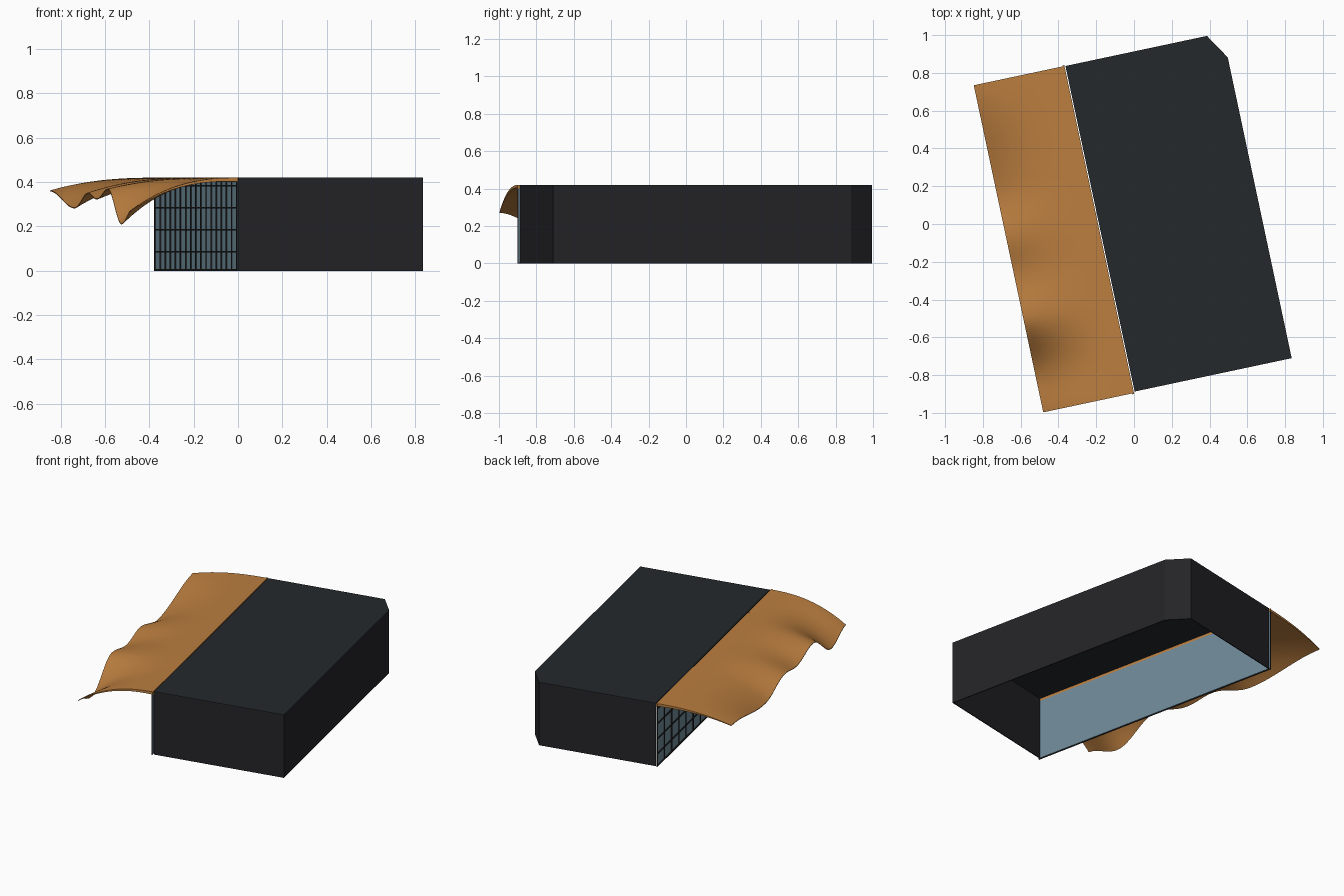
import bpy, bmesh, math
from mathutils import Matrix

if "Cube" in bpy.data.objects:
    bpy.data.objects.remove(bpy.data.objects["Cube"])

# Plan frame: u runs across the building, v along the glazed side, turned 12 degrees
FRAME = Matrix.Translation((0, -0.9, 0)) @ Matrix.Rotation(math.radians(12), 4, 'Z')
H, LENGTH = 0.42, 1.78


def material(name, rgb):
    m = bpy.data.materials.new(name)
    m.diffuse_color = (*rgb, 1)
    m.use_nodes = True
    m.node_tree.nodes["Principled BSDF"].inputs["Base Color"].default_value = m.diffuse_color
    return m


DARK = material("dark_cladding", (0.018, 0.018, 0.021))
ROOF = material("roof_grey", (0.018, 0.022, 0.024))
GLASS = material("blue_glass", (0.16, 0.26, 0.32))
WOOD = material("orange_wood", (0.50, 0.21, 0.05))


def finish(name, bm, mat):
    bmesh.ops.recalc_face_normals(bm, faces=bm.faces)
    me = bpy.data.meshes.new(name)
    bm.to_mesh(me)
    bm.free()
    me.materials.append(mat)
    ob = bpy.data.objects.new(name, me)
    ob.matrix_world = FRAME
    bpy.context.collection.objects.link(ob)
    return ob


def add_box(bm, lo, hi):
    size = [b - a for a, b in zip(lo, hi)]
    mid = [(a + b) / 2 for a, b in zip(lo, hi)]
    bmesh.ops.create_cube(bm, size=1, matrix=Matrix.Translation(mid) @ Matrix.Diagonal((*size, 1)))


# Open-bottomed building shell: three walls and a chamfered corner
outer = [(0.006, 0.012), (0.856, 0.012), (0.856, 1.64), (0.772, 1.774), (0.006, 1.774)]
inner = [(0.006, 0.018), (0.850, 0.018), (0.850, 1.638), (0.769, 1.768), (0.006, 1.768)]
bm = bmesh.new()
rings = [[bm.verts.new((u, v, z)) for u, v in pts]
         for pts, z in ((outer, 0), (outer, H - 0.006), (inner, H - 0.006), (inner, 0))]
for k in range(4):
    a, b = rings[k], rings[(k + 1) % 4]
    for i in range(4):
        bm.faces.new((a[i], a[i + 1], b[i + 1], b[i]))
for i in (0, 4):
    bm.faces.new([r[i] for r in rings])
finish("walls", bm, DARK)

# Flat roof slab
bm = bmesh.new()
face = bm.faces.new([bm.verts.new((u, v, H - 0.006)) for u, v in outer])
top = bmesh.ops.extrude_face_region(bm, geom=[face])["geom"]
bmesh.ops.translate(bm, vec=(0, 0, 0.006), verts=[g for g in top if isinstance(g, bmesh.types.BMVert)])
finish("roof", bm, ROOF)

# Glass side
bm = bmesh.new()
add_box(bm, (-0.003, 0.004, 0.004), (0.001, LENGTH - 0.004, H - 0.018))
finish("glass_wall", bm, GLASS)

# Window bars on the outside of the glass
bm = bmesh.new()
for i in range(17):
    v = 0.004 + i * (LENGTH - 0.008) / 16
    add_box(bm, (-0.008, v - 0.004, 0), (-0.002, v + 0.004, H - 0.018))
for z in (0.004, 0.086, 0.185, 0.284, 0.384):
    add_box(bm, (-0.008, 0, z - 0.004), (-0.002, LENGTH, z + 0.004))
finish("window_bars", bm, DARK)

# Orange lintel joining glass and canopy
bm = bmesh.new()
add_box(bm, (-0.006, 0, H - 0.02), (0.001, LENGTH, H))
finish("lintel", bm, WOOD)

# Wavy canopy: outer edge height along v
EDGE = [(0, 0.275), (0.22, 0.213), (0.52, 0.37), (0.76, 0.325),
        (0.95, 0.352), (1.24, 0.285), (LENGTH, 0.362)]


def edge_height(v):
    for (v0, z0), (v1, z1) in zip(EDGE, EDGE[1:]):
        if v <= v1:
            s = (1 - math.cos(math.pi * (v - v0) / (v1 - v0))) / 2
            return z0 + (z1 - z0) * s
    return EDGE[-1][1]


NV, NU = 72, 16
bm = bmesh.new()
layers = []
for low in (0, 1):
    grid = []
    for j in range(NV + 1):
        v = 0.005 + (LENGTH - 0.01) * j / NV
        row = []
        for i in range(NU + 1):
            t = i / NU
            z = H - (H - edge_height(v)) * t ** 2.4 - low * (0.004 + 0.014 * (1 - t))
            row.append(bm.verts.new((-0.49 * t, v, z)))
        grid.append(row)
    layers.append(grid)
    for j in range(NV):
        for i in range(NU):
            bm.faces.new((grid[j][i], grid[j][i + 1], grid[j + 1][i + 1], grid[j + 1][i]))
a, b = layers
for i in (0, NU):
    for j in range(NV):
        bm.faces.new((a[j][i], a[j + 1][i], b[j + 1][i], b[j][i]))
for j in (0, NV):
    for i in range(NU):
        bm.faces.new((a[j][i], a[j][i + 1], b[j][i + 1], b[j][i]))
canopy = finish("canopy", bm, WOOD)
bpy.context.view_layer.objects.active = canopy
canopy.select_set(True)
bpy.ops.object.shade_smooth_by_angle(angle=math.radians(40))
